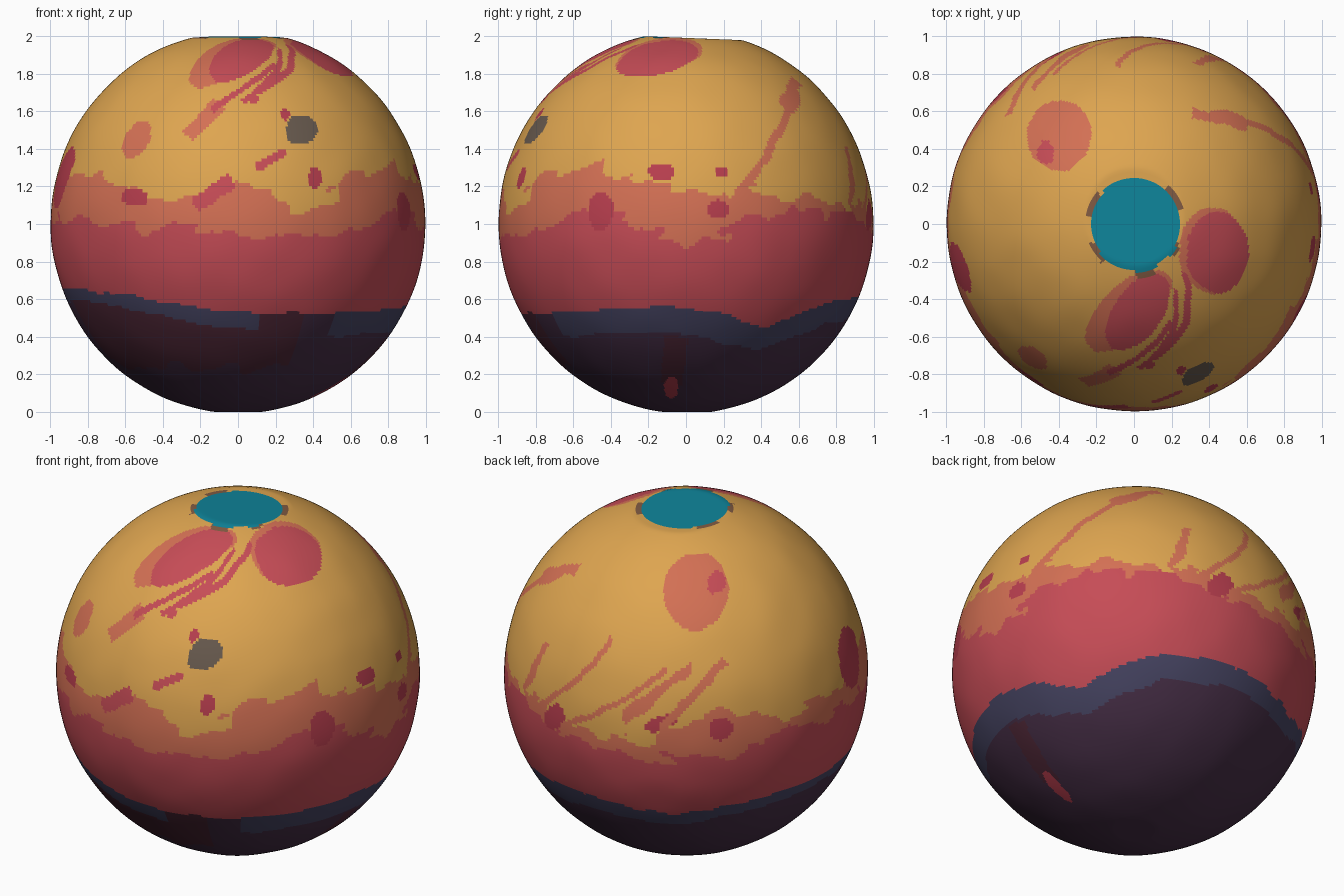
import bpy, bmesh, math
from mathutils import Vector, noise

if "Cube" in bpy.data.objects:
    bpy.data.objects.remove(bpy.data.objects["Cube"])

# ---- flat colours (sRGB hex converted to linear) ----
COLOURS = {"ochre": "dea550", "salmon": "d37054", "red": "c64c56", "crimson": "b83e4e",
           "slate": "464462", "plum": "462e46", "maroon": "502838", "teal": "0e849a",
           "grey": "685a4e", "brown": "805a42"}
Y, S, R, C, SL, P, M, T, G, B = range(10)


def linear(h):
    c = [int(h[i:i + 2], 16) / 255 for i in (0, 2, 4)]
    return (*[x / 12.92 if x < .04 else ((x + .055) / 1.055) ** 2.4 for x in c], 1)


# ---- heights of the band edges, evenly spaced round the globe from the front ----
SALMON_TOP = [1.2, 1.04, 1.27, 1.3, 1.23, 1.15, 1.16, 1.1, 1.08, 1.02, 1.04, 1.16, 1.13, 1.13, 1.17, 1.29, 1.23, 1.11]
RED_TOP = [.94, .95, 1.08, .9, 1.06, 1.07, .94, .92, 1.0, 1.02, 1.03, .98]
SLATE_TOP = [.53, .52, .54, .56, .46, .6, .61, .56, .63, .65, .65, .6]


def edge(table, a):
    f = a / 360 * len(table)
    i = int(f)
    lo, hi = table[i % len(table)], table[(i + 1) % len(table)]
    return lo + (hi - lo) * (f - i)


# ---- viewing directions used to place the marks: (right, up, toward viewer) ----
def axes(right, up):
    r, u = Vector(right).normalized(), Vector(up).normalized()
    return r, u, r.cross(u)


FRONT, RIGHT = axes((1, 0, 0), (0, 0, 1)), axes((0, 1, 0), (0, 0, 1))
TOP, BACK = axes((1, 0, 0), (0, 1, 0)), axes((-1, -1, 0), (.3, -.3, .91))
marks = []


def spot(view, colour, x, y, ra, rb, turn=0):
    c, s = math.cos(math.radians(turn)), math.sin(math.radians(turn))

    def inside(u, v):
        dx, dy = u - x, v - y
        return ((dx * c + dy * s) / ra) ** 2 + ((dy * c - dx * s) / rb) ** 2 < 1
    marks.append((view, colour, inside))


def streak(view, colour, width, start, end, bow=0):
    """Straight or bowed stripe between two points."""
    a, b = Vector(start), Vector(end)
    d = b - a
    n = Vector((-d.y, d.x)).normalized()

    def inside(u, v):
        q = Vector((u, v)) - a
        t = q.dot(d) / d.length_squared
        return 0 < t < 1 and abs(q.dot(n) - 4 * bow * t * (1 - t)) < width
    marks.append((view, colour, inside))


# large patches and streaks around the crown
spot(TOP, S, -.4, .47, .17, .19)
spot(TOP, R, -.47, .38, .045, .07)
spot(TOP, S, .42, -.14, .18, .23)
spot(TOP, R, .445, -.15, .165, .215)
spot(TOP, S, -.03, -.46, .28, .14, 42)
spot(TOP, R, .02, -.47, .23, .13, 55)
streak(TOP, R, .013, (.22, -.35), (.02, -.77), .08)
streak(TOP, R, .02, (.27, -.25), (.1, -.72), .09)
streak(TOP, S, .026, (.31, .59), (.6, .52))
streak(TOP, S, .012, (-.53, .72), (-.25, .95), .03)
# front: grey crater with spots, and ragged streaks
spot(FRONT, G, .34, .5, .085, .08)
spot(FRONT, C, .25, .58, .025, .035)
spot(FRONT, R, .09, .66, .025, .022)
spot(FRONT, C, .41, .25, .04, .055)
spot(FRONT, S, -.54, .45, .06, .11, -25)
spot(FRONT, C, -.55, .14, .065, .05)
streak(FRONT, S, .04, (-.27, .47), (-.1, .63))
streak(FRONT, R, .016, (-.14, .6), (.2, .85))
streak(FRONT, R, .025, (.1, .3), (.25, .39))
streak(FRONT, R, .04, (-.23, .1), (-.03, .23))
# right side
spot(RIGHT, C, -.13, .28, .07, .045)
spot(RIGHT, C, .19, .28, .04, .022)
spot(RIGHT, C, .17, .08, .05, .05)
spot(RIGHT, C, -.45, .07, .07, .1)
spot(RIGHT, S, .56, .66, .045, .075)
streak(RIGHT, S, .022, (.56, .65), (.25, .12), .03)
streak(RIGHT, S, .011, (.85, .4), (.87, .1), .02)
streak(RIGHT, M, .06, (-.05, -.6), (-.08, -.85))
spot(RIGHT, C, -.08, -.87, .04, .06)
# back left
spot(BACK, C, .82, .02, .075, .17)
spot(BACK, C, -.83, -.19, .045, .07)
spot(BACK, C, -.3, -.26, .09, .04, 10)
spot(BACK, S, .02, -.28, .1, .08)
spot(BACK, C, .02, -.32, .07, .06)
streak(BACK, S, .015, (-.53, .22), (-.93, -.14), .03)
streak(BACK, S, .016, (-.26, .03), (-.8, -.24), .03)
streak(BACK, S, .025, (.06, .05), (-.31, -.3))


def band_at(p):
    """Ragged, leaning colour bands by height."""
    a = math.degrees(math.atan2(p.x, -p.y)) % 360
    z = p.z + 1
    lean = Vector((p.x * 6 - p.z * 5, p.y * 6 - p.z * 5, p.z * 7))
    rag = noise.noise(lean) * .08 + noise.noise(lean * 2.3) * .04
    fine = noise.noise(p * 8) * .02
    if z > edge(SALMON_TOP, a) + rag:
        return Y
    if z > edge(RED_TOP, a) - rag:
        return S
    top = edge(SLATE_TOP, a)
    if z > top + fine:
        return R
    if z > top - .1 - .04 * math.cos(math.radians(a - 100)) - fine and not 8 < a < 36:
        return SL
    return M if z > .24 + fine * 4 and (a > 285 or a < 24) else P


def colour_at(p):
    wob = noise.noise_vector(p * 9) * .012
    q = p + wob
    # crown disc with a few brown chips at its rim
    if p.z > .9:
        r = math.hypot((q.x - .01) / .235, q.y / .255)
        if r < 1:
            return T
        if r < 1.12 and noise.noise(p * 7) > .15:
            return B
    col = band_at(p)
    flat = {id(v): (q.dot(v[0]), q.dot(v[1]), q.dot(v[2])) for v in (FRONT, RIGHT, TOP, BACK)}
    for view, colour, inside in marks:
        u, v, w = flat[id(view)]
        if w > .05 and inside(u, v):
            col = colour
    return col


# ---- globe: fine sphere, gently uneven, flattened at crown and foot ----
bm = bmesh.new()
bmesh.ops.create_uvsphere(bm, u_segments=380, v_segments=190, radius=1)
for v in bm.verts:
    d = v.co.copy()
    r = .997 + noise.noise(d * 5) * .003
    v.co = Vector((d.x * r, d.y * r, d.z * r * (1.028 if d.z > 0 else 1.01)))
    v.co.z = max(-1, min(v.co.z, .99 - .04 * d.y))
for f in bm.faces:
    f.material_index = colour_at(f.calc_center_median())
    f.smooth = True
mesh = bpy.data.meshes.new("globe")
bm.to_mesh(mesh)
bm.free()
for name, code in COLOURS.items():
    m = bpy.data.materials.new(name)
    m.diffuse_color = linear(code)
    m.use_nodes = True
    m.node_tree.nodes["Principled BSDF"].inputs["Base Color"].default_value = m.diffuse_color
    mesh.materials.append(m)
globe = bpy.data.objects.new("globe", mesh)
globe.location.z = 1
bpy.context.collection.objects.link(globe)
